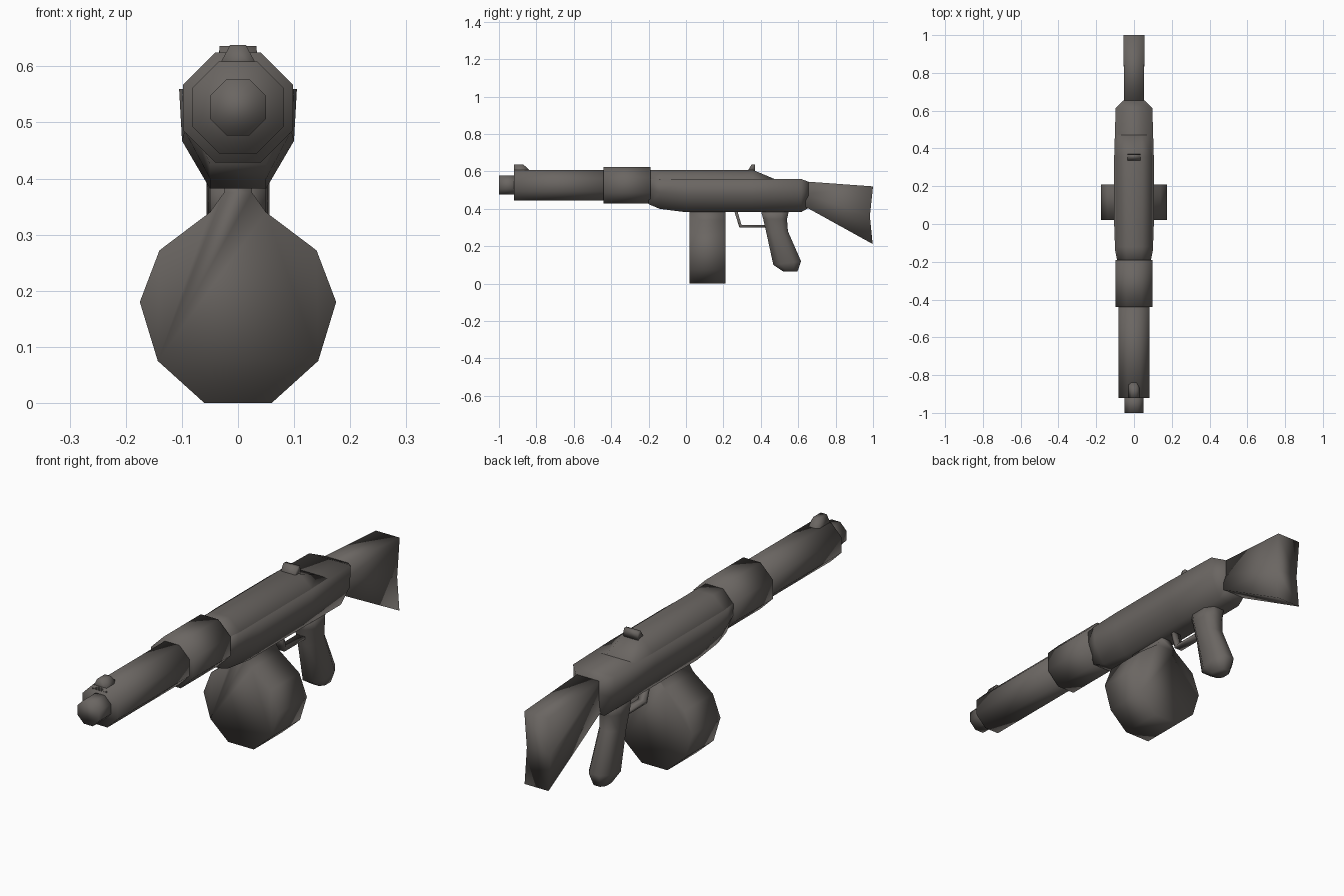
import bpy, bmesh, math

if "Cube" in bpy.data.objects:
    bpy.data.objects.remove(bpy.data.objects["Cube"])

mat = bpy.data.materials.new("dark_gunmetal")
mat.diffuse_color = (0.145, 0.132, 0.122, 1)
mat.use_nodes = True
mat.node_tree.nodes["Principled BSDF"].inputs["Base Color"].default_value = mat.diffuse_color


def loft(name, rings):
    """Skin a list of equal-length rings and cap both ends."""
    bm = bmesh.new()
    vs = [[bm.verts.new(p) for p in r] for r in rings]
    n = len(rings[0])
    for a, b in zip(vs, vs[1:]):
        for i in range(n):
            j = (i + 1) % n
            bm.faces.new((a[i], a[j], b[j], b[i]))
    bm.faces.new(vs[0])
    bm.faces.new(vs[-1])
    bmesh.ops.recalc_face_normals(bm, faces=bm.faces)
    for f in bm.faces:
        f.smooth = True
    me = bpy.data.meshes.new(name)
    bm.to_mesh(me)
    bm.free()
    me.materials.append(mat)
    ob = bpy.data.objects.new(name, me)
    bpy.context.collection.objects.link(ob)
    return ob


def mirrored(y, half):
    """Full ring at depth y from right-hand (x, z) points, bottom to top."""
    return [(x, y, z) for x, z in half] + [(-x, y, z) for x, z in reversed(half)]


def octagon(y, apothem, z=0.527):
    r = apothem / math.cos(math.pi / 8)
    return [(r * math.cos(a), y, z + r * math.sin(a))
            for a in (math.pi / 8 + i * math.pi / 4 for i in range(8))]


# Barrel group: three octagonal tubes
for name, y0, y1, r in (("muzzle", -1.0, -0.9, 0.05),
                        ("barrel_shroud", -0.92, -0.40, 0.082),
                        ("barrel_collar", -0.44, -0.19, 0.098)):
    loft(name, [octagon(y0, r), octagon(y1, r)])

# Sights
loft("front_sight", [mirrored(y, [(0.04, 0.59), (0.014, z)])
                     for y, z in ((-0.92, 0.638), (-0.87, 0.638), (-0.84, 0.609))])
loft("rear_sight", [mirrored(y, [(0.035, 0.60), (0.033, z)])
                    for y, z in ((0.335, 0.612), (0.35, 0.636), (0.368, 0.636), (0.37, 0.60))])

# Receiver body: y, bottom half width, bottom z, side half width, top z
body = [(-0.20, 0.05, 0.425, 0.088, 0.56), (-0.14, 0.05, 0.40, 0.100, 0.56),
        (0.0, 0.05, 0.382, 0.105, 0.56), (0.35, 0.05, 0.382, 0.105, 0.56),
        (0.615, 0.05, 0.382, 0.097, 0.56), (0.655, 0.045, 0.405, 0.057, 0.545)]
loft("receiver", [mirrored(y, [(bw, bz), (w * 0.95, bz + 0.085), (w, tz)])
                  for y, bw, bz, w, tz in body])

# Raised cover on top of the receiver
loft("receiver_cover", [mirrored(y, [(w, 0.55), (w, 0.56), (t, z)])
                        for y, w, t, z in ((-0.20, 0.085, 0.04, 0.609),
                                           (-0.12, 0.095, 0.042, 0.609),
                                           (0.355, 0.095, 0.042, 0.609),
                                           (0.47, 0.09, 0.042, 0.561))])

# Shoulder stock with a hollowed butt
stock = []
for yb, ym, yt, zb, zm, zt, w in ((0.64, 0.64, 0.64, 0.41, 0.48, 0.546, 0.052),
                                  (0.998, 0.983, 1.0, 0.212, 0.36, 0.52, 0.056)):
    half = [(w, yb, zb), (w, ym, zm), (w, yt, zt)]
    stock.append(half + [(-x, y, z) for x, y, z in reversed(half)])
loft("stock", stock)

# Drum magazine with its neck
drum = [(0.06, 0.0), (0.143, 0.075), (0.175, 0.18), (0.14, 0.272),
        (0.05, 0.34), (0.025, 0.375), (0.025, 0.395)]
loft("drum_magazine", [mirrored(0.02, drum), mirrored(0.21, drum)])

# Pistol grip: front (y, z), back (y, z), half width
grip = []
for fy, fz, by, bz, w in ((0.40, 0.39, 0.55, 0.39, 0.05),
                          (0.413, 0.345, 0.54, 0.345, 0.05),
                          (0.43, 0.27, 0.545, 0.28, 0.043),
                          (0.467, 0.10, 0.615, 0.12, 0.048),
                          (0.52, 0.065, 0.596, 0.065, 0.03)):
    ring = []
    for x, t in ((0.5, 0), (1, 0.25), (1, 0.75), (0.5, 1),
                 (-0.5, 1), (-1, 0.75), (-1, 0.25), (-0.5, 0)):
        ring.append((x * w, fy + (by - fy) * t, fz + (bz - fz) * t))
    grip.append(ring)
loft("pistol_grip", grip)

# Trigger guard: flat strip swept along outer and inner paths
outer = [(0.258, 0.388), (0.285, 0.301), (0.428, 0.301)]
inner = [(0.275, 0.388), (0.297, 0.313), (0.428, 0.313)]
loft("trigger_guard", [[(s * 0.018, y, z) for s, (y, z) in
                        ((1, o), (-1, o), (-1, i), (1, i))]
                       for o, i in zip(outer, inner)])
